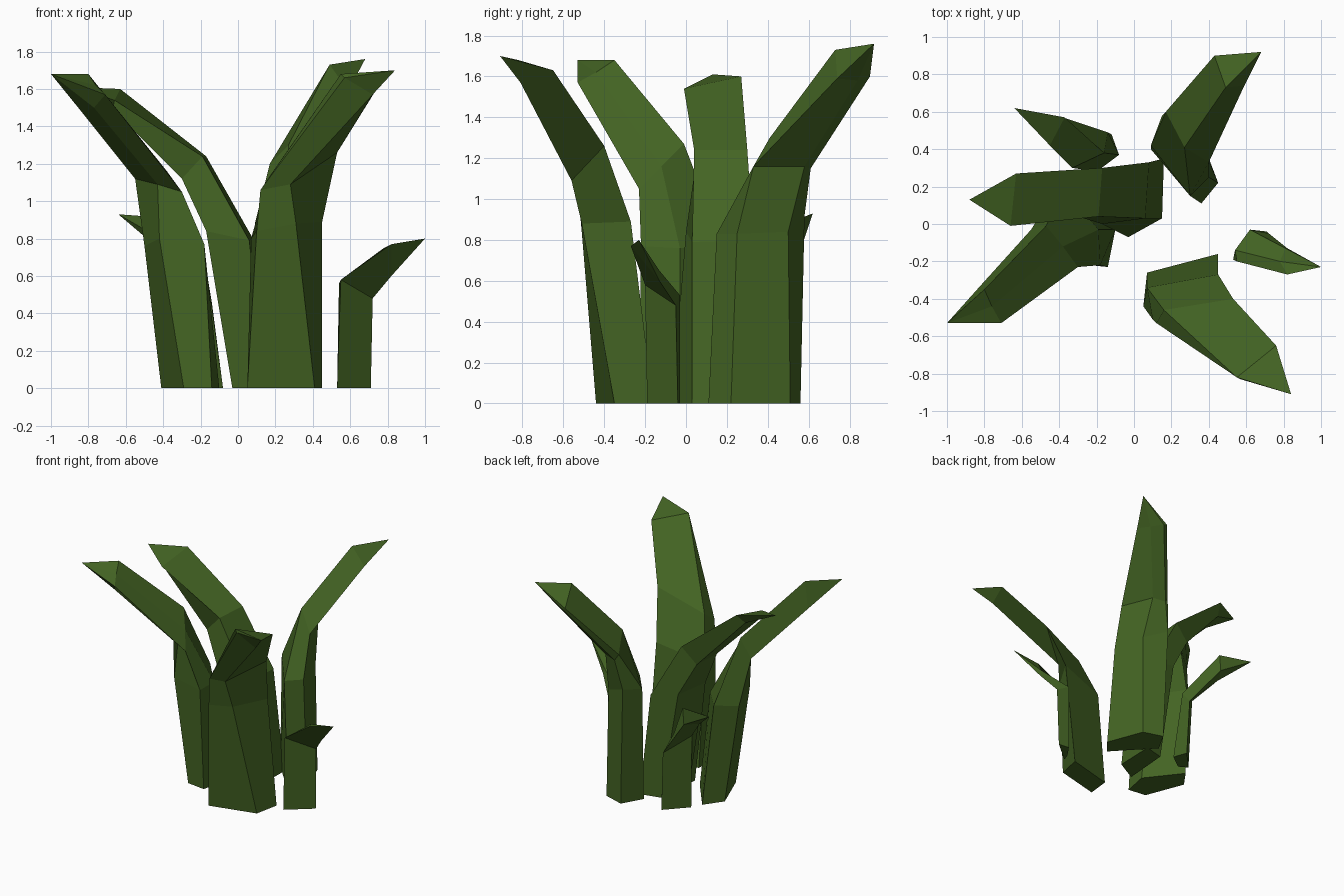
import bpy, bmesh

green = bpy.data.materials.new("leaf green")
green.diffuse_color = (0.057, 0.128, 0.017, 1)


def leaf(name, sections, tip):
    """Loft a thick blade through a few cross-sections and close it in a point."""
    bm = bmesh.new()
    rings = [[bm.verts.new(p) for p in s] for s in sections]
    end = bm.verts.new(tip)
    n = len(rings[0])
    for k in range(n):
        j = (k + 1) % n
        for a, b in zip(rings, rings[1:]):
            bm.faces.new((a[k], a[j], b[j], b[k]))
        bm.faces.new((rings[-1][k], rings[-1][j], end))
    bm.faces.new(rings[0])
    bmesh.ops.recalc_face_normals(bm, faces=bm.faces)
    me = bpy.data.meshes.new(name)
    bm.to_mesh(me)
    bm.free()
    me.materials.append(green)
    bpy.context.collection.objects.link(bpy.data.objects.new(name, me))


# Large leaves: foot, upper stem, bend, start of the point
leaf("front_right_leaf", [
    [(.07, -.26, 0), (.45, -.16, 0), (.41, -.35, 0), (.05, -.44, 0)],
    [(.07, -.34, .80), (.45, -.27, .89), (.31, -.51, .88), (.10, -.51, .84)],
    [(.16, -.46, 1.12), (.53, -.40, 1.26), (.28, -.56, 1.09), (.12, -.53, 1.06)],
    [(.55, -.82, 1.68), (.76, -.65, 1.63), (.72, -.81, 1.57), (.57, -.83, 1.66)],
], (.84, -.91, 1.70))
leaf("back_right_leaf", [
    [(.09, .40, 0), (.36, .11, 0), (.45, .22, 0), (.34, .51, 0), (.18, .56, 0)],
    [(.09, .42, .88), (.30, .15, .83), (.40, .25, .83), (.33, .50, .84), (.15, .58, .92)],
    [(.17, .60, 1.20), (.27, .41, 1.30), (.40, .33, 1.16), (.30, .58, 1.16), (.20, .61, 1.15)],
    [(.43, .90, 1.61), (.49, .73, 1.73), (.59, .74, 1.59), (.54, .84, 1.58), (.46, .90, 1.60)],
], (.68, .92, 1.76))
leaf("centre_leaf", [
    [(.16, .35, 0), (.15, .03, 0), (-.03, -.07, 0), (0, .31, 0)],
    [(.08, .33, .80), (.06, .03, .79), (-.17, 0, .84), (-.14, .30, .85)],
    [(-.17, .30, 1.24), (-.19, .04, 1.24), (-.30, .04, 1.12), (-.29, .28, 1.12)],
    [(-.63, .27, 1.60), (-.66, -.01, 1.54), (-.67, .05, 1.49), (-.66, .20, 1.52)],
], (-.88, .13, 1.61))
leaf("front_left_leaf", [
    [(-.31, .24, 0), (-.10, -.03, 0), (-.14, -.23, 0), (-.29, -.21, 0), (-.41, .10, 0)],
    [(-.37, .18, .78), (-.19, -.03, .76), (-.18, -.22, .77), (-.42, -.20, .80), (-.50, .05, .76)],
    [(-.47, -.01, 1.27), (-.38, -.12, 1.16), (-.30, -.23, 1.05), (-.43, -.13, 1.09), (-.55, -.03, 1.12)],
    [(-.80, -.35, 1.68), (-.76, -.44, 1.62), (-.71, -.53, 1.57), (-.77, -.45, 1.50), (-.83, -.34, 1.47)],
], (-1, -.53, 1.68))

# Small leaves: foot, bend, start of the point
leaf("back_left_small_leaf", [
    [(-.20, .28, 0), (-.08, .37, 0), (-.12, .48, 0), (-.27, .32, 0)],
    [(-.33, .30, .72), (-.16, .38, .58), (-.14, .49, .46), (-.29, .34, .58)],
    [(-.45, .42, .82), (-.37, .57, .91), (-.38, .57, .78), (-.44, .46, .76)],
], (-.64, .62, .93))
leaf("right_small_leaf", [
    [(.55, -.13, 0), (.62, -.03, 0), (.71, -.04, 0), (.53, -.19, 0)],
    [(.54, -.14, .56), (.62, -.03, .53), (.72, -.05, .48), (.55, -.20, .58)],
    [(.78, -.20, .75), (.81, -.13, .65), (.82, -.13, .60), (.82, -.27, .77)],
], (1, -.23, .80))
